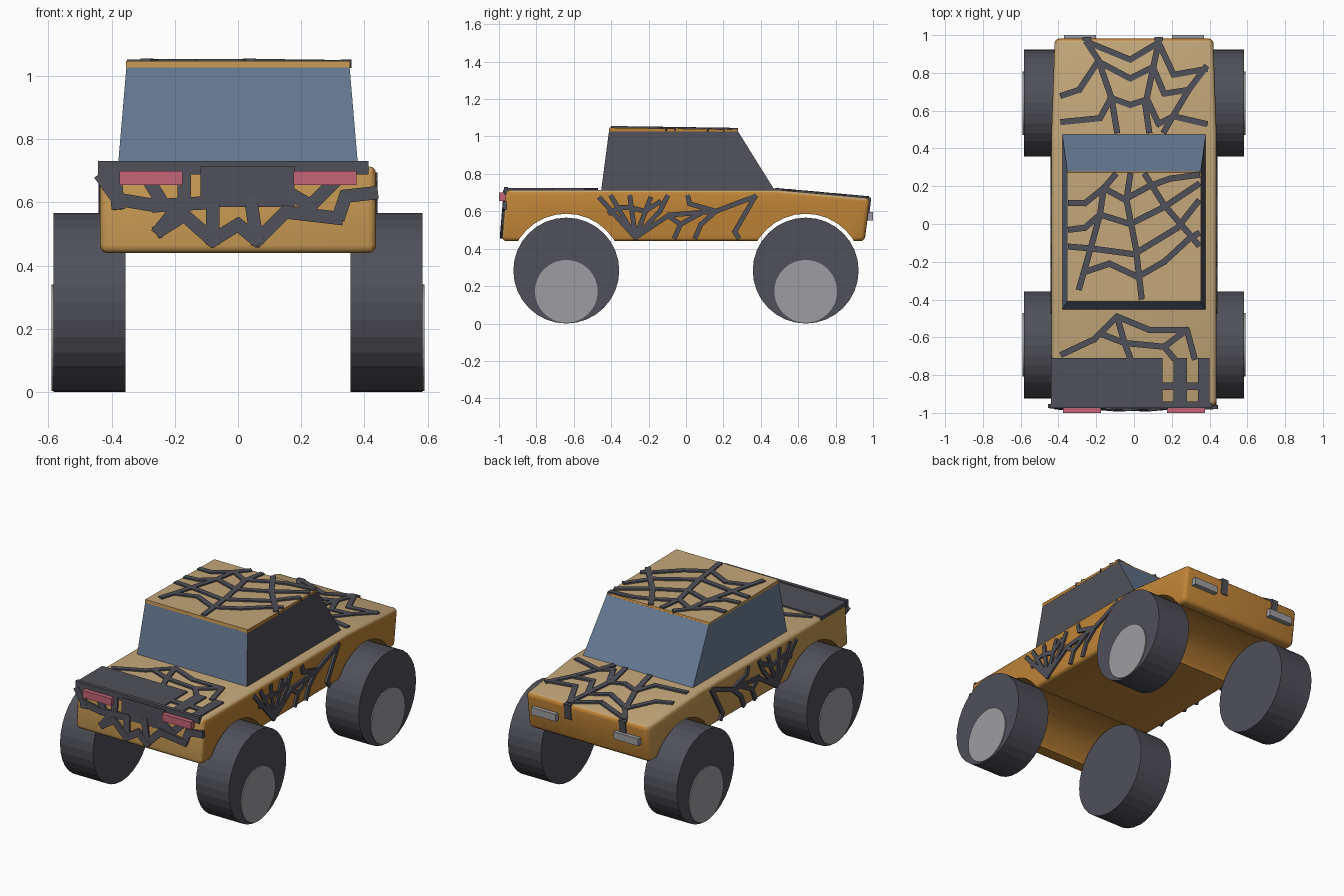
import bpy, bmesh, math
from mathutils import Matrix, Vector

default = bpy.data.objects.get("Cube")
if default:
    bpy.data.objects.remove(default)


def material(name, r, g, b):
    m = bpy.data.materials.new(name)
    m.use_nodes = True
    m.diffuse_color = (r, g, b, 1)
    m.node_tree.nodes["Principled BSDF"].inputs["Base Color"].default_value = (r, g, b, 1)
    return m


ORANGE = material("orange_paint", .52, .23, .038)
AMBER = material("amber_paint", .55, .31, .085)
TAN = material("tan_paint", .54, .38, .19)
DARK = material("dark_grey", .08, .08, .1)
BLUE = material("blue_glass", .14, .2, .3)
SILVER = material("silver_grey", .34, .34, .36)
RED = material("red_lens", .55, .13, .19)
PAINT = [ORANGE, AMBER, TAN]


def finish(name, bm, mats, rule=None):
    """Turn a bmesh into a named object, with optional colour rule by normal."""
    bmesh.ops.recalc_face_normals(bm, faces=bm.faces)
    mesh = bpy.data.meshes.new(name)
    bm.to_mesh(mesh)
    bm.free()
    obj = bpy.data.objects.new(name, mesh)
    bpy.context.collection.objects.link(obj)
    paint(obj, mats, rule)
    return obj


def paint(obj, mats, rule=None):
    obj.data.materials.clear()
    for m in mats:
        obj.data.materials.append(m)
    for f in obj.data.polygons:
        f.material_index = rule(f.normal) if rule else 0


def smooth(obj, angle):
    bpy.ops.object.select_all(action='DESELECT')
    bpy.context.view_layer.objects.active = obj
    obj.select_set(True)
    bpy.ops.object.shade_smooth_by_angle(angle=math.radians(angle))


def paint_rule(n):
    if n.z > .7:
        return 2
    return 1 if min(n.x, n.y) < -.7 else 0


def prism(profile, half_width_at):
    """Extrude a (y, z) profile across x; half width depends on height."""
    bm = bmesh.new()
    ends = [[bm.verts.new((s * half_width_at(z), y, z)) for y, z in profile] for s in (-1, 1)]
    for ring in ends:
        bm.faces.new(ring)
    left, right = ends
    for i in range(len(profile)):
        j = (i + 1) % len(profile)
        bm.faces.new((left[i], left[j], right[j], right[i]))
    bmesh.ops.recalc_face_normals(bm, faces=bm.faces)
    return bm


def box(bm, low, high):
    low, high = Vector(low), Vector(high)
    size = Matrix.Diagonal((*(high - low), 1))
    bmesh.ops.create_cube(bm, size=1, matrix=Matrix.Translation((low + high) / 2) @ size)


def cylinder(name, x, y, z, radius, depth, mat, sides=32):
    bm = bmesh.new()
    spin = Matrix.Translation((x, y, z)) @ Matrix.Rotation(math.pi / 2, 4, 'Y')
    bmesh.ops.create_cone(bm, cap_ends=True, segments=sides, radius1=radius,
                          radius2=radius, depth=depth, matrix=spin)
    return finish(name, bm, [mat])


# Body shell with rounded edges, tapered at the hood end
bm = prism([(-.985, .44), (-.962, .715), (.48, .715), (.985, .67), (.955, .44)],
           lambda z: .437)
for v in bm.verts:
    if v.co.y > .9:
        v.co.x *= .96
bmesh.ops.bevel(bm, geom=[e for e in bm.edges if e.calc_face_angle() > .5],
                offset=.025, segments=3, profile=.5, affect='EDGES')
body = finish("body", bm, PAINT)

# Wheel arches cut right across the body
for y in (-.64, .64):
    cutter = cylinder("arch_cutter", 0, y, .285, .302, 2, ORANGE)
    cutter.hide_render = True
    mod = body.modifiers.new("arch", 'BOOLEAN')
    mod.object, mod.operation, mod.solver = cutter, 'DIFFERENCE', 'EXACT'
    bpy.context.view_layer.objects.active = body
    bpy.ops.object.modifier_apply(modifier=mod.name)
    bpy.data.objects.remove(cutter)
paint(body, PAINT, paint_rule)
smooth(body, 35)

# Cabin glass and the thin wedge roof
taper = lambda z: .38 - .085 * (z - .71)
cabin = prism([(-.455, .7), (-.412, 1.027), (.278, 1.027), (.482, .7)], taper)
finish("cabin_glass", cabin, [BLUE, DARK], lambda n: 1 if n.x > .7 else 0)
roof = prism([(-.412, 1.026), (-.41, 1.047), (.272, 1.037), (.278, 1.026)], lambda z: .354)
finish("roof", roof, PAINT, paint_rule)

# Wheels with low-set hub discs
for side, s in (("left", 1), ("right", -1)):
    for end, y in (("front", -.64), ("back", .64)):
        cylinder(f"{end}_{side}_tyre", s * .469, y, .283, .283, .228, DARK)
        cylinder(f"{end}_{side}_hub", s * .575, y, .172, .168, .03, SILVER)

# Lamps on both ends
for side, s in (("left", 1), ("right", -1)):
    bm = bmesh.new()
    box(bm, (s * .275 - .1, -1, .655), (s * .275 + .1, -.95, .7))
    finish(f"red_lamp_{side}", bm, [RED])
    bm = bmesh.new()
    box(bm, (s * .285 - .085, .95, .55), (s * .285 + .085, 1, .595))
    finish(f"clear_lamp_{side}", bm, [SILVER])


def web(name, lines, place, normal, width=.032, thick=.022):
    """Raised strips along polylines given in hundredths on a body surface."""
    bm = bmesh.new()
    n = Vector(normal)
    for line in lines:
        points = [place(a / 100, b / 100) for a, b in line]
        for p, q in zip(points, points[1:]):
            along = q - p
            length = along.length + width * .6
            along.normalize()
            across = n.cross(along).normalized()
            up = along.cross(across)
            frame = Matrix((along, across, up)).transposed().to_4x4()
            frame = Matrix.Translation((p + q) / 2) @ frame
            bmesh.ops.create_cube(bm, size=1, matrix=frame @ Matrix.Diagonal((length, width, thick, 1)))
    return finish(name, bm, [DARK])


# Web on the roof
web("roof_web", [
    [(-10, 26), (-16, 19), (-18, 5), (-23, -13), (-29, -34)],
    [(-2, 26), (-4, 13), (1, -13), (4, -39)],
    [(6, 26), (16, 10), (29, -5), (34, -11)],
    [(-34, 11), (-26, 11), (-16, 19), (-5, 13), (8, 20), (19, 24), (34, 26)],
    [(-34, -3), (-26, -2), (-18, 5), (-2, 0), (16, 9), (34, 21)],
    [(-34, -12), (-22, -13), (0, -16), (23, -2), (34, 12)],
    [(-25, -25), (-13, -21), (2, -28), (16, -20), (29, -8), (34, -5)],
], lambda x, y: Vector((x, y, 1.045 - .015 * (y + .41))), (0, 0, 1))

# Web on the sloping hood
web("hood_web", [
    [(-25, 96), (-19, 87), (-12, 67), (-9, 49)],
    [(13, 96), (10, 82), (6, 63), (8, 49)],
    [(38, 83), (29, 71), (20, 56), (16, 49)],
    [(-38, 68), (-29, 71), (-19, 86)],
    [(-38, 54), (-18, 56), (-12, 67)],
    [(-24, 96), (-2, 87), (13, 96), (21, 79), (38, 82)],
    [(-19, 86), (-2, 77), (10, 83), (16, 69), (29, 71)],
    [(-13, 67), (-2, 63), (7, 66), (13, 53), (21, 57), (38, 53)],
], lambda x, y: Vector((x, y, .713 - .09 * (y - .48))), (0, 0, 1))
web("hood_web_ends", [[(-25, 66), (-25, 61)], [(13, 66), (13, 59)]],
    lambda x, z: Vector((x, .978 + .12 * (z - .66), z)), (0, 1, 0), .045)

# Web and solid panel on the rear deck
web("deck_web", [
    [(-38, -69), (-21, -61), (-9, -49), (8, -56), (28, -56), (32, -71)],
    [(-9, -49), (-5, -63), (-2, -71)],
    [(-18, -58), (-5, -63), (16, -65), (28, -56)],
    [(16, -65), (21, -71)],
], lambda x, y: Vector((x, y, .713)), (0, 0, 1))
bm = bmesh.new()
for x0, x1, y0, y1 in ((-.44, .15, -.97, -.71), (.21, .28, -.97, -.71), (.34, .4, -.97, -.71),
                       (.15, .4, -.88, -.84), (.15, .4, -.97, -.94)):
    box(bm, (x0, y0, .7), (x1, y1, .724))
finish("deck_panel", bm, [DARK])

# Dense web on the upright end panel
tail = lambda x, z: Vector((x, -.985 + .085 * (z - .44), z))
web("tail_web", [
    [(-39, 70), (-38, 59)],
    [(-43, 68), (-38, 61), (-26, 59), (-8, 60)],
    [(-30, 70), (-24, 60)],
    [(-17, 70), (-17, 61), (-25, 51)],
    [(-8, 60), (-8, 48)],
    [(4, 61), (6, 48)],
    [(-25, 51), (-17, 56), (-8, 48), (0, 53), (6, 48), (15, 57), (32, 55)],
    [(43, 63), (34, 62), (32, 56)],
    [(14, 69), (16, 63), (23, 59), (30, 66)],
    [(-43, 71), (40, 71)],
], tail, (0, -1, 0), .042)
web("tail_panel", [[(-8, 65), (14, 65)]], tail, (0, -1, 0), .13)

# Matching webs on both flanks
for side, s in (("left", 1), ("right", -1)):
    web(f"{side}_side_web", [
        [(-46, 67), (-27, 46), (-40, 68)],
        [(-30, 68), (-27, 46), (-19, 67)],
        [(-10, 68), (-14, 60), (-27, 46)],
        [(-41, 59), (-36, 62), (-30, 62), (-22, 60), (-14, 65)],
        [(-27, 46), (-9, 58), (16, 60), (37, 68)],
        [(1, 68), (2, 64), (16, 60), (8, 53), (5, 46)],
        [(-6, 46), (-3, 53), (-10, 58)],
        [(-3, 53), (8, 59)],
        [(28, 46), (26, 49), (37, 68)],
    ], lambda y, z: Vector((s * .434, y, z)), (s, 0, 0), .026, .014)
